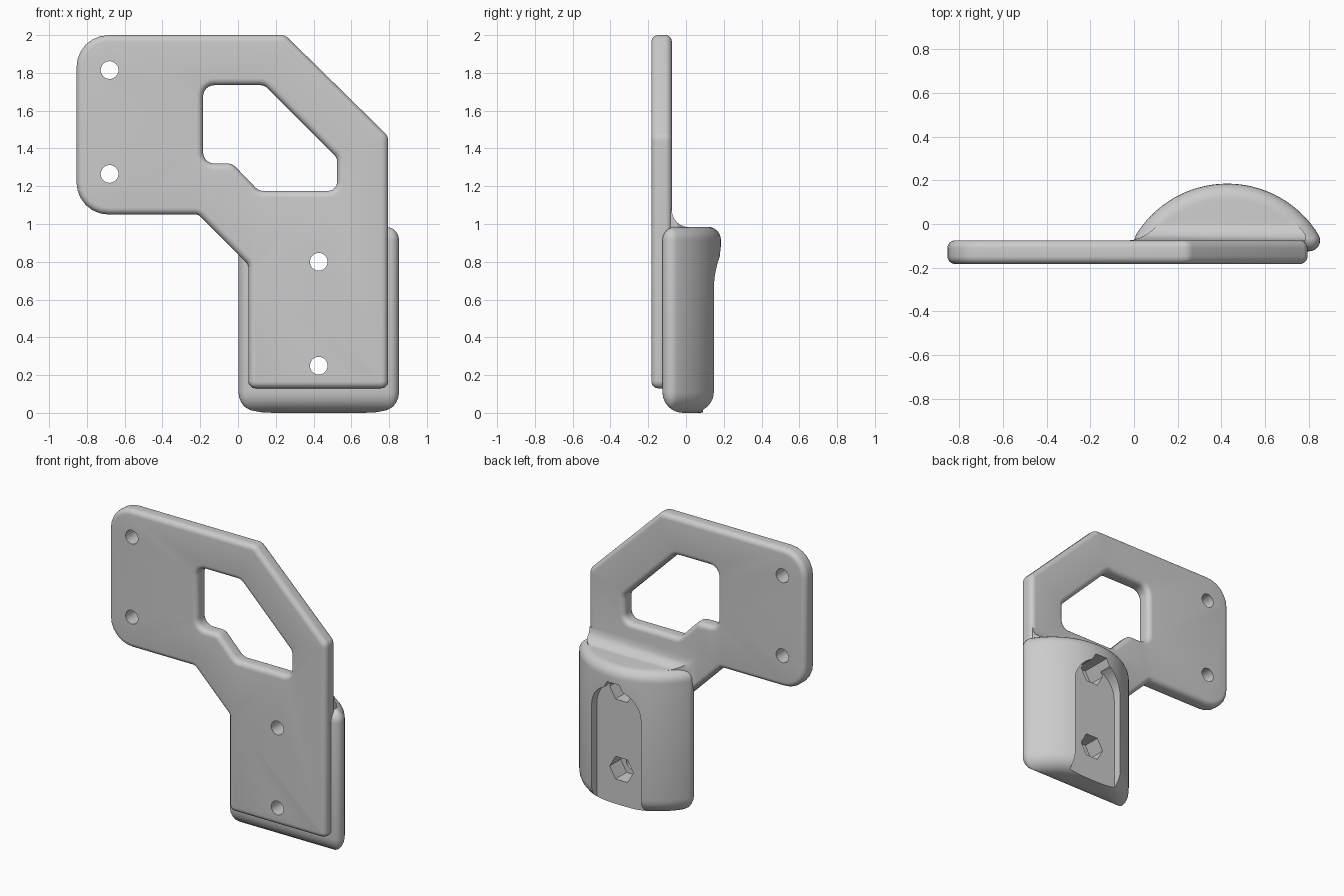
import bpy, bmesh
from math import sin, cos, tan, pi, sqrt, atan2
from mathutils import Vector

if "Cube" in bpy.data.objects:
    bpy.data.objects.remove(bpy.data.objects["Cube"])

grey = bpy.data.materials.new("plain grey")
GREY = (0.6, 0.6, 0.6, 1)
grey.diffuse_color = GREY
grey.use_nodes = True
grey.node_tree.nodes["Principled BSDF"].inputs["Base Color"].default_value = GREY


def rounded(corners, seg=6):
    """Counter-clockwise (x, z, radius) corners -> list of (point, outward normal)."""
    out = []
    n = len(corners)
    for i, (x, z, r) in enumerate(corners):
        p = Vector((x, z))
        a = (p - Vector(corners[i - 1][:2])).normalized()
        b = (Vector(corners[(i + 1) % n][:2]) - p).normalized()
        turn = atan2(a.x * b.y - a.y * b.x, a.dot(b))
        side = 1 if turn > 0 else -1
        na = Vector((a.y, -a.x))
        centre = p - a * r * tan(abs(turn) / 2) - na * r * side
        for k in range(seg + 1):
            t = turn * k / seg
            nk = Vector((na.x * cos(t) - na.y * sin(t), na.x * sin(t) + na.y * cos(t)))
            out.append((centre + nk * r * side, nk))
    return out


def skin(bm, rings):
    """Join successive rings of points with quads; return the vertex rings."""
    vs = [[bm.verts.new(p) for p in ring] for ring in rings]
    n = len(vs[0])
    for lo, hi in zip(vs, vs[1:]):
        for i in range(n):
            j = (i + 1) % n
            bm.faces.new((lo[i], lo[j], hi[j], hi[i]))
    return vs


def finish(bm, name):
    bmesh.ops.recalc_face_normals(bm, faces=bm.faces)
    mesh = bpy.data.meshes.new(name)
    bm.to_mesh(mesh)
    bm.free()
    mesh.materials.append(grey)
    ob = bpy.data.objects.new(name, mesh)
    bpy.context.collection.objects.link(ob)
    return ob


def solid(name, rings):
    bm = bmesh.new()
    vs = skin(bm, rings)
    bm.faces.new(vs[0])
    bm.faces.new(vs[-1])
    return finish(bm, name)


def prism(name, outline, y0, y1):
    return solid(name, [[(p[0], y, p[1]) for p in outline] for y in (y0, y1)])


def disc(x, z, r, sides):
    return [(x + r * cos(2 * pi * k / sides), z + r * sin(2 * pi * k / sides)) for k in range(sides)]


def combine(target, other, operation):
    mod = target.modifiers.new(operation, 'BOOLEAN')
    mod.operation, mod.solver, mod.object = operation, 'EXACT', other
    bpy.context.view_layer.objects.active = target
    bpy.ops.object.modifier_apply(modifier=mod.name)
    bpy.data.objects.remove(other)


# Flat plate with a window and rounded edges
FRONT, BACK, EDGE = -0.183, -0.075, 0.035
outer = rounded([(-0.855, 2, 0.17), (-0.855, 1.05, 0.17), (-0.21, 1.05, 0.04), (0.055, 0.785, 0.04),
                 (0.055, 0.13, 0.04), (0.795, 0.13, 0.04), (0.795, 1.465, 0.06), (0.25, 2, 0.06)])
window = rounded([(-0.185, 1.735, 0.06), (-0.185, 1.32, 0.06), (-0.03, 1.32, 0.06), (0.11, 1.175, 0.06),
                  (0.525, 1.175, 0.05), (0.525, 1.35, 0.05), (0.14, 1.735, 0.06)])
quarter = [k * pi / 12 for k in range(7)]
profile = [(EDGE * (1 - sin(a)), FRONT + EDGE * (1 - cos(a))) for a in quarter]
profile += [(d, FRONT + BACK - y) for d, y in reversed(profile)]
bm = bmesh.new()
loops = []
for outline, sign in ((outer, -1), (window, 1)):
    rings = []
    for d, y in profile:
        pts = [p + n * d * sign for p, n in outline]
        rings.append([(p.x, y, p.y) for p in pts])
    loops.append(skin(bm, rings))
for end in (0, -1):
    edges = []
    for vs in loops:
        ring = vs[end]
        edges += [bm.edges.get((ring[i - 1], ring[i])) for i in range(len(ring))]
    bmesh.ops.triangle_fill(bm, edges=edges, use_beauty=True)
bracket = finish(bm, "bracket")

# Curved grip block: a circular segment in plan, rounded at top and bottom
CX, CY, R, Y0, TOP = 0.4275, -0.305, 0.49, -0.125, 0.985


def section(d, z):
    rc = max(0.05 - d, 0.004)
    radius, yc = R - d, Y0 + d + rc
    half = sqrt((radius - rc) ** 2 - (yc - CY) ** 2)
    a0 = atan2(yc - CY, half)
    right = [(half + rc * cos(t), yc + rc * sin(t))
             for t in [-pi / 2 + (a0 + pi / 2) * k / 8 for k in range(9)]]
    arc = [(radius * cos(t), CY + radius * sin(t))
           for t in [a0 + (pi - 2 * a0) * k / 36 for k in range(1, 36)]]
    left = [(-x, y) for x, y in reversed(right)]
    return [(CX + x, y, z) for x, y in right + arc + left]


LOW, HIGH = 0.11, 0.07
levels = [(LOW * (1 - sin(a)), LOW * (1 - cos(a))) for a in quarter]
levels += [(HIGH * (1 - sin(a)), TOP - HIGH * (1 - cos(a))) for a in reversed(quarter)]
block = solid("grip_block", [section(d, z) for d, z in levels])

# Concave blend between the block top and the plate
RHO = 0.09
rings = [[(x, BACK - 0.03, z) for x, z in ((-0.02, 0.9), (0.77, 0.9), (0.77, TOP + RHO), (-0.02, TOP + RHO))]]
for a in quarter:
    y = BACK + RHO * (1 - cos(a))
    e = RHO * (1 - sin(a)) - 0.002
    half = sqrt(R * R - (y - CY) ** 2) - HIGH
    x0, x1 = CX - half - e, min(CX + half + e, 0.785)
    rings.append([(x0, y, 0.9), (x1, y, 0.9), (x1, y, TOP + e), (x0, y, TOP + e)])
blend = solid("blend", rings)

combine(bracket, block, 'UNION')
combine(bracket, blend, 'UNION')

# Slot in the curved back
slot = [p for p, n in rounded([(0.24, -0.1, 0.01), (0.615, -0.1, 0.01),
                               (0.615, 0.845, 0.187), (0.24, 0.845, 0.187)], 10)]
combine(bracket, prism("slot", slot, 0.09, 0.4), 'DIFFERENCE')

# Hexagonal nut pockets and screw holes
for z in (0.25, 0.8):
    combine(bracket, prism("nut_pocket", disc(CX, z, 0.09, 6), -0.03, 0.4), 'DIFFERENCE')
for x, z in ((CX, 0.25), (CX, 0.8), (-0.68, 1.265), (-0.68, 1.815)):
    combine(bracket, prism("screw_hole", disc(x, z, 0.047, 32), -0.5, 0.5), 'DIFFERENCE')

bpy.ops.object.select_all(action='DESELECT')
bracket.select_set(True)
bpy.context.view_layer.objects.active = bracket
bpy.ops.object.shade_smooth_by_angle(angle=pi / 6)
